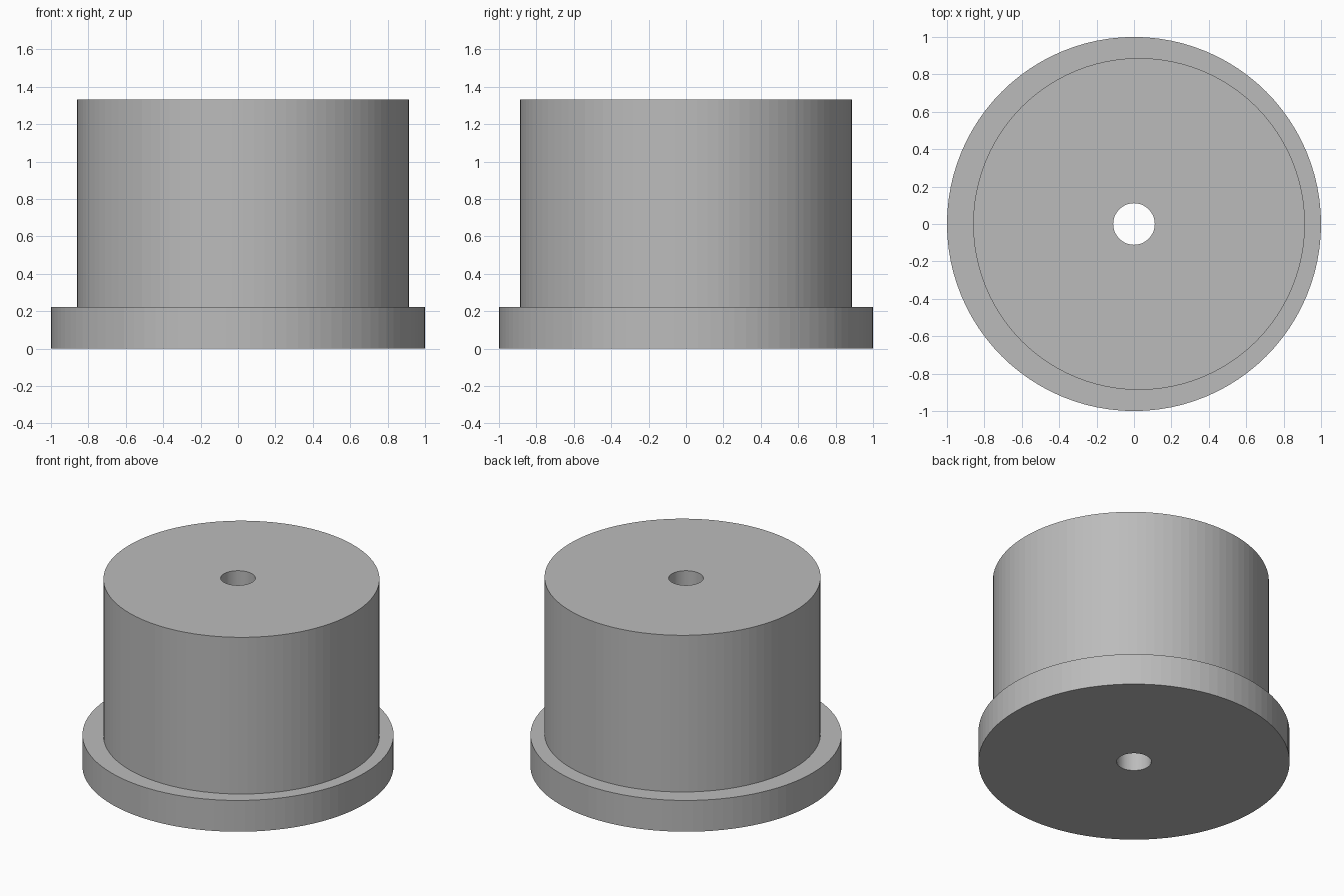
import bpy
import bmesh
from math import cos, sin, tau

if "Cube" in bpy.data.objects:
    bpy.data.objects.remove(bpy.data.objects["Cube"], do_unlink=True)

SIDES = 96
FLANGE_R, BODY_R, BORE_R = 1.0, 0.887, 0.111
FLANGE_TOP, TOP = 0.222, 1.333
BODY_X = 0.027  # the body sits off the flange axis

grey = bpy.data.materials.new("plain_grey")
grey.use_nodes = True
colour = (0.5, 0.5, 0.5, 1)
grey.diffuse_color = colour
grey.node_tree.nodes["Principled BSDF"].inputs["Base Color"].default_value = colour


def ring(bm, x, radius, z):
    return [bm.verts.new((x + radius * cos(tau * i / SIDES),
                          radius * sin(tau * i / SIDES), z))
            for i in range(SIDES)]


# Flange, eccentric body and through bore as one closed loft of rings
bm = bmesh.new()
rings = [ring(bm, *spec) for spec in (
    (0, BORE_R, 0),
    (0, FLANGE_R, 0),
    (0, FLANGE_R, FLANGE_TOP),
    (BODY_X, BODY_R, FLANGE_TOP),
    (BODY_X, BODY_R, TOP),
    (0, BORE_R, TOP),
)]
for lower, upper in zip(rings, rings[1:] + rings[:1]):
    for i in range(SIDES):
        j = (i + 1) % SIDES
        bm.faces.new((lower[i], lower[j], upper[j], upper[i]))
bmesh.ops.recalc_face_normals(bm, faces=bm.faces)

mesh = bpy.data.meshes.new("flanged_bushing")
bm.to_mesh(mesh)
bm.free()
mesh.materials.append(grey)
bushing = bpy.data.objects.new("flanged_bushing", mesh)
bpy.context.collection.objects.link(bushing)
